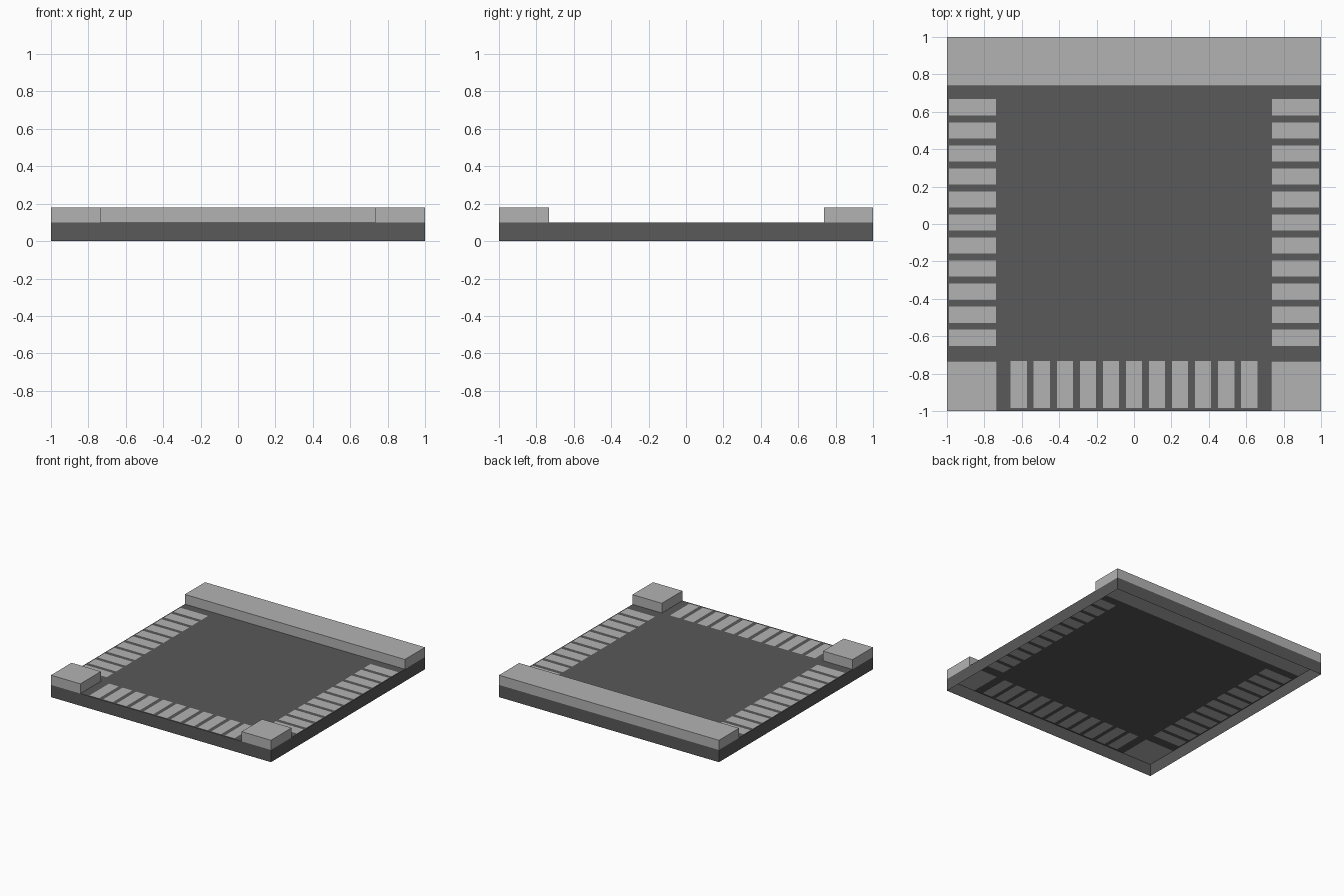
import bpy, bmesh

if "Cube" in bpy.data.objects:
    bpy.data.objects.remove(bpy.data.objects["Cube"])

TOP, CURB, IN = 0.10, 0.18, 0.735


def material(name, v):
    m = bpy.data.materials.new(name)
    m.diffuse_color = (v, v, v, 1)
    m.use_nodes = True
    m.node_tree.nodes["Principled BSDF"].inputs["Base Color"].default_value = m.diffuse_color
    return m


asphalt = material("asphalt", 0.1)
pale = material("pale_grey", 0.45)


def finish(name, bm, mat):
    mesh = bpy.data.meshes.new(name)
    bm.to_mesh(mesh)
    bm.free()
    mesh.materials.append(mat)
    obj = bpy.data.objects.new(name, mesh)
    bpy.context.collection.objects.link(obj)


def quad(bm, *pts):
    return bm.faces.new([bm.verts.new(p) for p in pts])


def flat(bm, r, z):
    x0, x1, y0, y1 = r
    quad(bm, (x0, y0, z), (x1, y0, z), (x1, y1, z), (x0, y1, z))


def box(name, r, z0, z1, mat):
    bm = bmesh.new()
    bmesh.ops.create_cube(bm, size=1)
    x0, x1, y0, y1 = r
    for v in bm.verts:
        v.co = (x0 if v.co.x < 0 else x1, y0 if v.co.y < 0 else y1,
                z0 if v.co.z < 0 else z1)
    finish(name, bm, mat)


# Raised pavements: long one at the back, two corners at the front
walks = {"back_pavement": (-1, 1, 0.738, 1),
         "front_left_pavement": (-1, -0.733, -1, -0.733),
         "front_right_pavement": (0.733, 1, -1, -0.733)}
for name, r in walks.items():
    box(name, r, TOP, CURB, pale)

# Crosswalk stripes: eleven on each open side
groups = {"left_crosswalk": [], "right_crosswalk": [], "front_crosswalk": []}
W = 0.044
for i in range(11):
    c = (i - 5) * 0.123
    y = c + 0.008
    groups["left_crosswalk"].append((-0.99, -0.738, y - W, y + W))
    groups["right_crosswalk"].append((0.738, 0.99, y - W, y + W))
    groups["front_crosswalk"].append((c - W, c + W, -0.985, -0.733))
for name, rects in groups.items():
    bm = bmesh.new()
    for r in rects:
        flat(bm, r, TOP)
    finish(name, bm, pale)

# Road surface with openings filled by stripes and pavements
holes = list(walks.values()) + [r for g in groups.values() for r in g]
xs = sorted({round(v, 4) for r in holes for v in r[:2]} | {-1, 1})
ys = sorted({round(v, 4) for r in holes for v in r[2:]} | {-1, 1})
bm = bmesh.new()
for x0, x1 in zip(xs, xs[1:]):
    for y0, y1 in zip(ys, ys[1:]):
        cx, cy = (x0 + x1) / 2, (y0 + y1) / 2
        if not any(a < cx < b and c < cy < d for a, b, c, d in holes):
            flat(bm, (x0, x1, y0, y1), TOP)
bmesh.ops.remove_doubles(bm, verts=bm.verts, dist=1e-5)

# Outer skirt, open underneath
corners = [(-1, -1), (1, -1), (1, 1), (-1, 1)]
for a, b in zip(corners, corners[1:] + corners[:1]):
    quad(bm, (*a, 0), (*b, 0), (*b, TOP), (*a, TOP))
finish("road_base", bm, asphalt)
